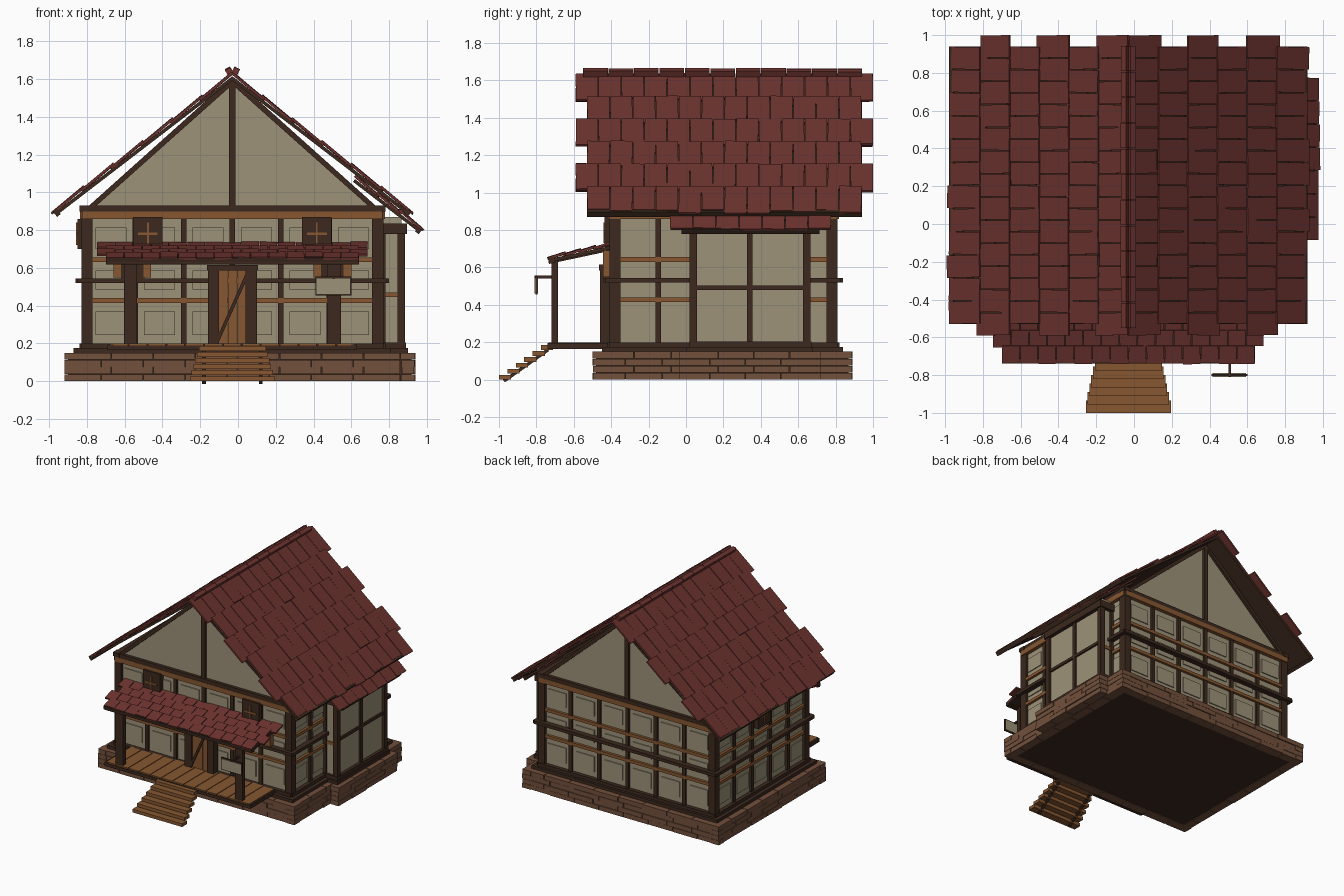
import bpy, bmesh, math, random
from mathutils import Matrix, Vector

random.seed(4)
CX = -0.03  # house centre line


def mat(name, r, g, b):
    m = bpy.data.materials.new(name)
    m.diffuse_color = (r, g, b, 1)
    return m


RED = mat("roof_red", 0.15, 0.033, 0.028)
DARK = mat("dark_wood", 0.045, 0.022, 0.013)
WOOD = mat("warm_wood", 0.24, 0.095, 0.03)
PLASTER = mat("plaster", 0.34, 0.29, 0.19)
STONE = mat("stone", 0.17, 0.08, 0.045)


def make(name, bm, m):
    me = bpy.data.meshes.new(name)
    bm.to_mesh(me)
    bm.free()
    me.materials.append(m)
    ob = bpy.data.objects.new(name, me)
    bpy.context.collection.objects.link(ob)
    return ob


def boxes(name, m, items, M=Matrix()):
    """One object from boxes given as (x0, x1, y0, y1, z0, z1[, local matrix])."""
    bm = bmesh.new()
    for b in items:
        c = Vector(((b[0] + b[1]) / 2, (b[2] + b[3]) / 2, (b[4] + b[5]) / 2))
        s = Matrix.Diagonal((b[1] - b[0], b[3] - b[2], b[5] - b[4], 1))
        R = b[6] if len(b) > 6 else Matrix()
        bmesh.ops.create_cube(bm, size=1, matrix=M @ Matrix.Translation(c) @ R @ s)
    return make(name, bm, m)


def prism(name, m, pts, y0, y1):
    bm = bmesh.new()
    f = bm.faces.new([bm.verts.new((x, y0, z)) for x, z in pts])
    r = bmesh.ops.extrude_face_region(bm, geom=[f])
    bmesh.ops.translate(bm, vec=(0, y1 - y0, 0), verts=[v for v in r["geom"] if isinstance(v, bmesh.types.BMVert)])
    bmesh.ops.recalc_face_normals(bm, faces=bm.faces[:])
    return make(name, bm, m)


def both(x0, x1, *r):
    """A box and its mirror image about the house centre line."""
    return [(x0, x1, *r), (2 * CX - x1, 2 * CX - x0, *r)]


# Stone foundation: core and courses of blocks round the house and the bay
boxes("foundation_core", DARK, [(-0.9, 0.84, -0.48, 0.87, 0.005, 0.145), (0.8, 0.92, -0.02, 0.7, 0.005, 0.145),
                                (-0.87, 0.81, -0.45, 0.84, 0.14, 0.175), (0.78, 0.9, 0.0, 0.68, 0.14, 0.175)])


def stone_run(out, a, b, fixed, axis, row):
    n = max(1, round((b - a) / 0.21))
    cuts = [a] + [a + (b - a) * (i + (0.12 if row % 2 else -0.12)) / n for i in range(1, n)] + [b]
    for p, q in zip(cuts, cuts[1:]):
        j = random.uniform(0, 0.008)
        u = (p + 0.002, q - 0.002)
        v = (fixed[0] + j, fixed[1] - j)
        out.append((*u, *v, row * 0.038, row * 0.038 + 0.036) if axis == 0 else
                   (*v, *u, row * 0.038, row * 0.038 + 0.036))


stones = []
for row in range(4):
    stone_run(stones, -0.92, 0.86, (-0.5, -0.42), 0, row)
    stone_run(stones, -0.92, 0.86, (0.81, 0.89), 0, row)
    stone_run(stones, -0.5, 0.89, (-0.92, -0.84), 1, row)
    stone_run(stones, -0.5, 0.89, (0.78, 0.86), 1, row)
    stone_run(stones, -0.04, 0.72, (0.86, 0.94), 1, row)
boxes("foundation_stones", STONE, stones)


# Half-timbered walls in a local frame: x along the wall, -y outward
def wall(name, x, y, angle, L, cols):
    M = Matrix.Translation((x, y, 0)) @ Matrix.Rotation(math.radians(angle), 4, 'Z')
    boxes(name + "_plaster", PLASTER, [(0.03, L - 0.03, 0.022, 0.05, 0.18, 0.9)], M)
    p = (L - 0.06) / cols
    dark = [(0, L, -0.01, 0.05, 0.17, 0.2), (-0.01, L + 0.01, -0.005, 0.05, 0.9, 0.93),
            (-0.02, L + 0.02, -0.03, 0.02, 0.52, 0.545), (0, 0.06, 0, 0.06, 0.17, 0.9)]
    dark += [(0.03 + p * i - 0.015, 0.03 + p * i + 0.015, 0.005, 0.04, 0.19, 0.9) for i in range(1, cols)]
    boxes(name + "_frame", DARK, dark, M)
    boxes(name + "_rails", WOOD, [(0.01, L - 0.01, 0.002, 0.04, 0.415, 0.44), (0.01, L - 0.01, 0.002, 0.04, 0.63, 0.655),
                                  (0.005, L - 0.005, -0.008, 0.04, 0.86, 0.9)], M)
    boxes(name + "_panels", PLASTER, [
        (0.03 + p * (i + 0.18), 0.03 + p * (i + 0.82), 0.014, 0.03, z0 + 0.045, z1 - 0.045)
        for i in range(cols) for z0, z1 in ((0.2, 0.415), (0.44, 0.63), (0.655, 0.86))], M)


wall("front_wall", -0.83, -0.41, 0, 1.6, 6)
wall("back_wall", 0.77, 0.81, 180, 1.6, 6)
wall("left_wall", -0.83, 0.81, -90, 1.22, 5)
wall("right_wall", 0.77, -0.41, 90, 1.22, 5)

# Gables with edge beams and king posts
for side, ya, yb in (("front", -0.39, -0.36), ("back", 0.76, 0.79)):
    prism(side + "_gable", PLASTER, [(-0.8, 0.92), (0.74, 0.92), (CX, 1.6)], ya, yb)
    for s in (-1, 1):
        prism(side + "_gable_beam", DARK, [(CX + s * 0.77, 0.92), (CX + s * 0.73, 0.92), (CX, 1.57), (CX, 1.61)],
              ya - 0.02, yb + 0.02)
    boxes(side + "_king_post", DARK, [(CX - 0.018, CX + 0.018, ya - 0.022, yb + 0.022, 0.92, 1.59)])


# Tiled roof slope: local x along the ridge, y down the slope, z is the normal
def slope(name, origin, d, n, W, L, rows, count):
    d, n = Vector(d).normalized(), Vector(n).normalized()
    M = Matrix((d.cross(n), d, n)).transposed().to_4x4()
    M.translation = Vector(origin)
    boxes(name + "_boards", DARK, [(-W / 2, W / 2, 0, L, -0.018, 0), (-W / 2, W / 2, L - 0.02, L + 0.005, -0.026, 0.008)], M)
    tw, pitch, tiles = W / count, L / rows, []
    tilt = Matrix.Rotation(-0.008 / pitch, 4, 'X')
    for r in range(rows):
        k = count + 1 - r % 2
        for i in range(k):
            x = (i - k / 2) * tw
            y1 = (r + 1) * pitch + random.uniform(-0.08, 0.09) * pitch
            h = random.uniform(0, 0.004)
            tiles.append((x + 0.002, x + tw - 0.002, r * pitch - 0.01, y1, 0.001 + h, 0.014 + h,
                          tilt @ Matrix.Rotation(random.uniform(-0.02, 0.02), 4, 'Z')))
    boxes(name + "_tiles", RED, tiles, M)


A = math.radians(37.5)
ca, sa = math.cos(A), math.sin(A)
for side, s in (("left", -1), ("right", 1)):
    slope("roof_" + side, (CX, 0.205, 1.615), (s * ca, 0, -sa), (s * sa, 0, ca), 1.47, 1.185, 6, 12)
slope("bay_roof", (0.62, 0.345, 1.07), (ca, 0, -sa), (sa, 0, ca), 0.74, 0.44, 3, 6)
B = math.radians(12)
slope("porch_roof", (CX, -0.405, 0.715), (0, -math.cos(B), -math.sin(B)), (0, -math.sin(B), math.cos(B)), 1.34, 0.335, 4, 14)

# Ridge caps: two small tilted tiles per step
caps = []
for i in range(11):
    y = -0.55 + i * 0.136
    for s in (-1, 1):
        caps.append((CX + s * 0.017 - 0.016, CX + s * 0.017 + 0.016, y, y + 0.132, 1.622, 1.655 + random.uniform(0, 0.007),
                     Matrix.Rotation(s * 0.5, 4, 'Y')))
boxes("ridge_caps", RED, caps)

# Side bay
boxes("bay_plaster", PLASTER, [(0.75, 0.865, 0.035, 0.645, 0.18, 0.87)])
boxes("bay_frame", DARK, [(0.845, 0.885, 0.02, 0.06, 0.17, 0.83), (0.845, 0.885, 0.625, 0.665, 0.17, 0.83),
                          (0.75, 0.78, 0.025, 0.06, 0.17, 0.83), (0.75, 0.78, 0.625, 0.66, 0.17, 0.83),
                          (0.85, 0.88, 0.327, 0.355, 0.19, 0.8), (0.85, 0.878, 0.03, 0.65, 0.48, 0.503),
                          (0.76, 0.89, 0.015, 0.67, 0.17, 0.205), (0.76, 0.895, 0.01, 0.675, 0.78, 0.835)])
boxes("bay_side_rails", WOOD, [(0.77, 0.86, 0.027, 0.653, 0.445, 0.47)])

# Porch deck, posts and beams
n = 13
boxes("porch_deck", WOOD, [(-0.68 + 1.3 * i / n + 0.003, -0.68 + 1.3 * (i + 1) / n - 0.003, -0.735, -0.41, 0.18, 0.2)
                           for i in range(n)])
boxes("porch_joists", DARK, [(-0.68, 0.62, -0.74, -0.7, 0.165, 0.19), (-0.68, 0.62, -0.5, -0.42, 0.165, 0.19)]
      + both(-0.69, -0.66, -0.74, -0.41, 0.165, 0.195))
boxes("porch_posts", DARK, both(-0.605, -0.535, -0.72, -0.685, 0.19, 0.64))
boxes("porch_beams", DARK, [(-0.7, 0.64, -0.735, -0.7, 0.625, 0.65)]
      + [(x - 0.014, x + 0.014, -0.73, -0.4, 0.655, 0.68, Matrix.Rotation(B, 4, 'X')) for x in (-0.57, -0.21, 0.15, 0.51)])

# Steps widening towards the ground
steps = []
for i in range(6):
    w = 0.225 - 0.0095 * i
    steps.append((CX - w, CX + w, -1 + 0.045 * i, -0.935 + 0.045 * i, 0.032 * i, 0.032 * i + 0.026))
boxes("porch_steps", WOOD, steps)
boxes("step_stringers", DARK, both(-0.19, -0.17, -1.0, -0.71, 0.068, 0.085, Matrix.Rotation(0.616, 4, 'X')))

# Door
boxes("door_frame", DARK, both(-0.16, -0.1, -0.46, -0.4, 0.19, 0.61) + [(-0.165, 0.105, -0.465, -0.4, 0.585, 0.615)])
boxes("door_planks", WOOD, [(-0.1 + 0.047 * i, -0.055 + 0.047 * i, -0.445, -0.4, 0.2, 0.585) for i in range(3)])
boxes("door_brace", DARK, [(CX - 0.009, CX + 0.009, -0.455, -0.44, 0.2, 0.58, Matrix.Rotation(0.42, 4, 'Y'))])

# Windows
boxes("upper_windows", DARK, both(-0.555, -0.4, -0.435, -0.39, 0.7, 0.87))
boxes("upper_window_bars", WOOD, both(-0.482, -0.472, -0.442, -0.43, 0.73, 0.84)
      + both(-0.53, -0.425, -0.442, -0.43, 0.775, 0.787))
boxes("lower_windows", DARK, both(-0.62, -0.5, -0.44, -0.39, 0.54, 0.7))
boxes("lower_window_shutters", WOOD, both(-0.66, -0.62, -0.445, -0.4, 0.55, 0.69) + both(-0.5, -0.46, -0.445, -0.4, 0.55, 0.69))
boxes("left_window", DARK, [(-0.85, -0.8, 0.12, 0.28, 0.7, 0.86)])
boxes("left_window_bars", WOOD, [(-0.857, -0.84, 0.195, 0.205, 0.72, 0.84), (-0.857, -0.84, 0.15, 0.25, 0.775, 0.787)])

# Blank hanging sign
boxes("sign_bracket", DARK, [(0.5, 0.514, -0.81, -0.7, 0.542, 0.556), (0.41, 0.6, -0.805, -0.795, 0.455, 0.555)])
boxes("sign_board", PLASTER, [(0.417, 0.593, -0.81, -0.79, 0.462, 0.545)])
